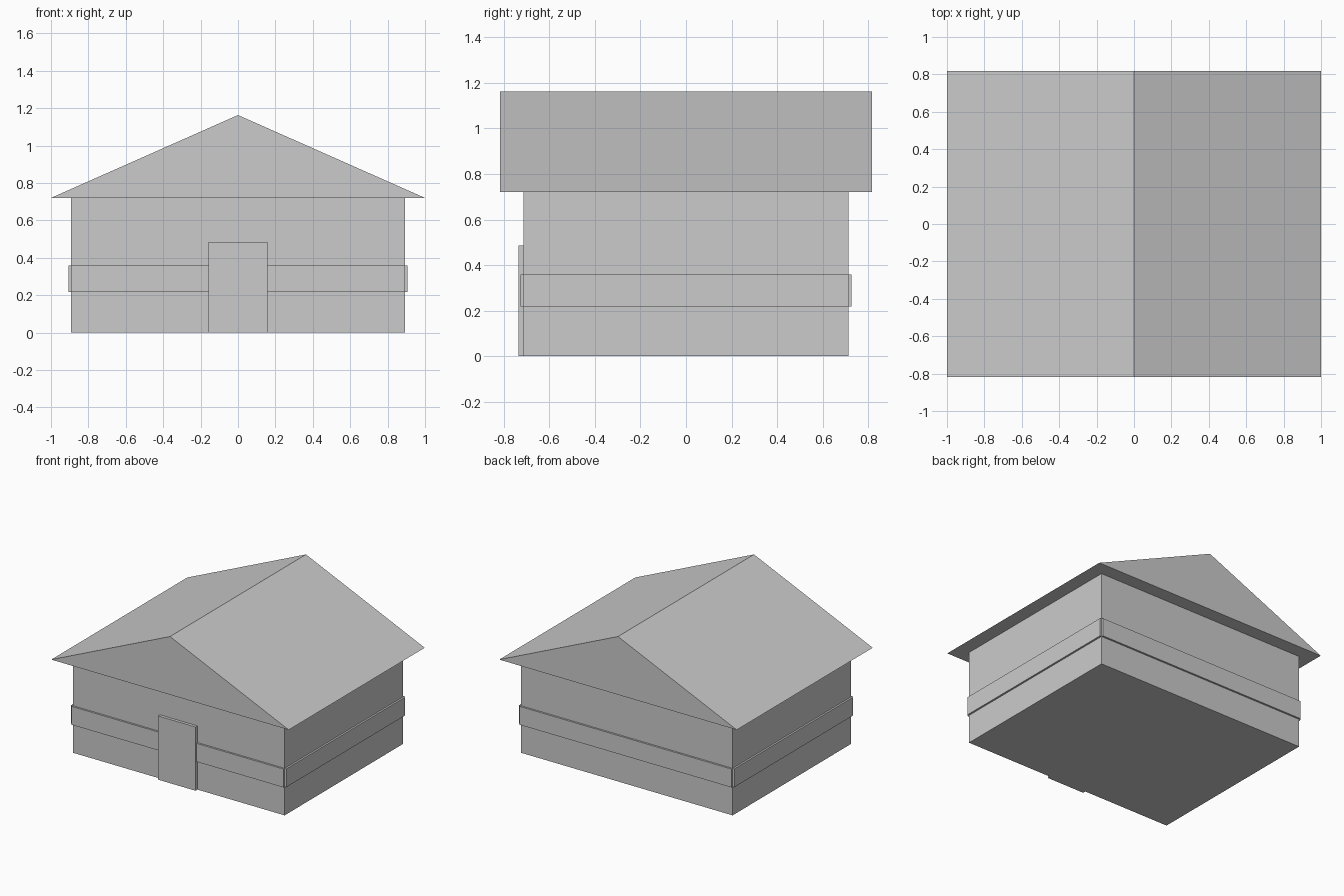
import bpy
import bmesh

default = bpy.data.objects.get("Cube")
if default:
    bpy.data.objects.remove(default, do_unlink=True)

# Single plain grey finish
grey = bpy.data.materials.new("light_grey")
grey.use_nodes = True
colour = (0.6, 0.6, 0.6, 1)
grey.diffuse_color = colour
grey.node_tree.nodes["Principled BSDF"].inputs["Base Color"].default_value = colour


def prism(name, profile, y0, y1):
    """Extrude an x-z profile from y0 to y1."""
    bm = bmesh.new()
    face = bm.faces.new([bm.verts.new((x, y0, z)) for x, z in profile])
    grown = bmesh.ops.extrude_face_region(bm, geom=[face])["geom"]
    verts = [v for v in grown if isinstance(v, bmesh.types.BMVert)]
    bmesh.ops.translate(bm, vec=(0, y1 - y0, 0), verts=verts)
    bmesh.ops.recalc_face_normals(bm, faces=bm.faces)
    mesh = bpy.data.meshes.new(name)
    bm.to_mesh(mesh)
    bm.free()
    mesh.materials.append(grey)
    obj = bpy.data.objects.new(name, mesh)
    bpy.context.collection.objects.link(obj)
    return obj


def box(name, x0, x1, y0, y1, z0, z1):
    return prism(name, [(x0, z0), (x1, z0), (x1, z1), (x0, z1)], y0, y1)


WALL_X, WALL_Y, EAVE = 0.892, 0.713, 0.72
BAND = 0.014            # thickness of the trim boards
LOW, HIGH = 0.218, 0.358

# Main body and gabled roof
box("walls", -WALL_X, WALL_X, -WALL_Y, WALL_Y, 0, EAVE)
prism("roof", [(-1, EAVE), (1, EAVE), (0, 1.163)], -0.818, 0.818)

# Door slab on the front
box("door", -0.158, 0.158, -0.736, -WALL_Y, 0, 0.485)

# Trim boards, one per wall, leaving open corners
box("front_trim", -WALL_X, WALL_X, -WALL_Y - BAND, -WALL_Y, LOW, HIGH)
box("back_trim", -WALL_X, WALL_X, WALL_Y, WALL_Y + BAND, LOW, HIGH)
box("left_trim", WALL_X, WALL_X + BAND, -WALL_Y, WALL_Y, LOW, HIGH)
box("right_trim", -WALL_X - BAND, -WALL_X, -WALL_Y, WALL_Y, LOW, HIGH)
